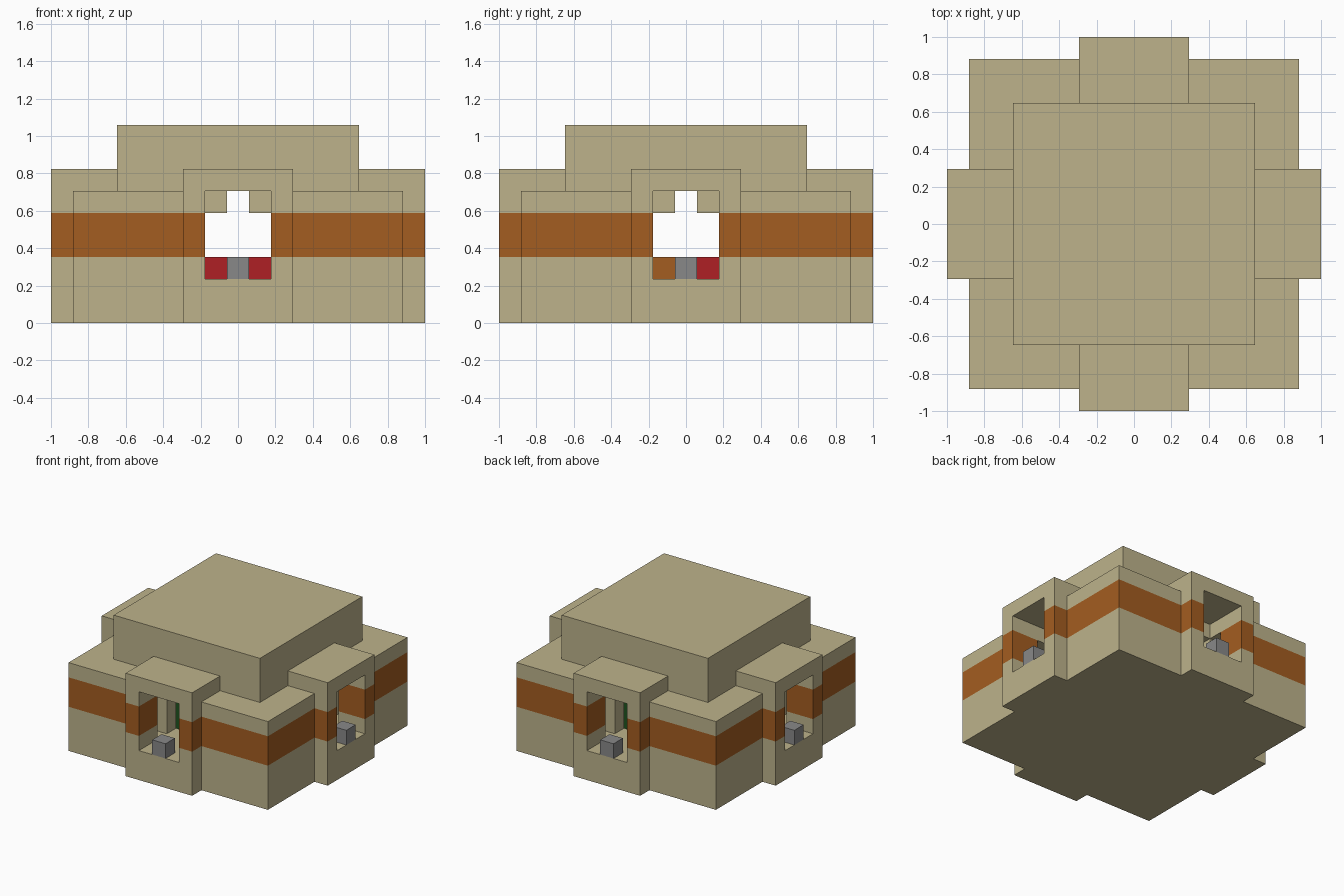
import bpy, bmesh
from mathutils import Vector

U = 2 / 17  # one building block

if "Cube" in bpy.data.objects:
    bpy.data.objects.remove(bpy.data.objects["Cube"], do_unlink=True)


def material(name, color):
    mat = bpy.data.materials.new(name)
    mat.use_nodes = True
    mat.diffuse_color = (*color, 1)
    mat.node_tree.nodes["Principled BSDF"].inputs["Base Color"].default_value = (*color, 1)
    return mat


SAND = material("sandstone", (0.51, 0.45, 0.26))
ORANGE = material("orange_clay", (0.37, 0.11, 0.015))
GREY = material("grey_stone", (0.25, 0.25, 0.25))
RED = material("red", (0.43, 0.014, 0.018))
GREEN = material("leaf_green", (0.03, 0.18, 0.03))


def box(name, center, half, z0, z1, mat):
    """Box from its plan centre, plan half sizes and height range, in blocks."""
    bm = bmesh.new()
    bmesh.ops.create_cube(bm, size=2)
    for v in bm.verts:
        v.co = Vector((center[0] + v.co.x * half[0], center[1] + v.co.y * half[1],
                       z1 if v.co.z > 0 else z0)) * U
    mesh = bpy.data.meshes.new(name)
    bm.to_mesh(mesh)
    bm.free()
    mesh.materials.append(mat)
    obj = bpy.data.objects.new(name, mesh)
    bpy.context.collection.objects.link(obj)
    return obj


def combine(target, operation, half, z0, z1):
    """Join or cut a centred box into the target, then discard the tool."""
    tool = box("tool", (0, 0), half, z0, z1, SAND)
    tool.hide_render = True
    mod = target.modifiers.new("combine", "BOOLEAN")
    mod.operation, mod.solver, mod.object = operation, "EXACT", tool
    bpy.context.view_layer.objects.active = target
    bpy.ops.object.modifier_apply(modifier=mod.name)
    bpy.data.objects.remove(tool, do_unlink=True)


def both_ways(target, operation, length, width, z0, z1):
    for half in ((length, width), (width, length)):
        combine(target, operation, half, z0, z1)


# Outer walls with four projecting porches
house = box("house_walls", (0, 0), (7.5, 7.5), 0, 6, SAND)
both_ways(house, "UNION", 8.5, 2.5, 0, 7)

# Hall behind the outer wall, and window tunnels
combine(house, "DIFFERENCE", (6.5, 6.5), 2, 5)
both_ways(house, "DIFFERENCE", 9, 1.5, 2, 6)

# Raised inner tower, its room and stepped arches
combine(house, "UNION", (5.5, 5.5), 1, 9)
combine(house, "DIFFERENCE", (4.5, 4.5), 1, 8)
both_ways(house, "DIFFERENCE", 6, 1.5, 2, 5)
both_ways(house, "DIFFERENCE", 6, 0.5, 4, 6)

# Orange band round the outer wall
house.data.materials.clear()
house.data.materials.append(SAND)
house.data.materials.append(ORANGE)
bm = bmesh.new()
bm.from_mesh(house.data)
bmesh.ops.triangulate(bm, faces=bm.faces[:])
for level in (3, 5):
    bmesh.ops.bisect_plane(bm, geom=bm.verts[:] + bm.edges[:] + bm.faces[:], dist=1e-5,
                           plane_co=(0, 0, level * U), plane_no=(0, 0, 1))
bm.normal_update()
for f in bm.faces:
    c = f.calc_center_median() / U
    in_band = 3 < c.z < 5 and abs(f.normal.z) < 0.5
    f.material_index = int(in_band and max(abs(c.x), abs(c.y)) > 6)
bmesh.ops.dissolve_limit(bm, angle_limit=0.01, verts=bm.verts[:], edges=bm.edges[:],
                         delimit={"MATERIAL"})
bm.to_mesh(house.data)
bm.free()

# Grey block on each window sill
for side, x, y in (("front", 0, -8), ("back", 0, 8), ("left", 8, 0), ("right", -8, 0)):
    box(side + "_sill_block", (x, y), (0.5, 0.5), 2, 3, GREY)

# Indoor garden: floor, corner shrubs and coloured blocks
box("garden_floor", (0, 0), (4.5, 4.5), 1, 1.05, GREEN)
for x in (-3, 3):
    for y in (-3, 3):
        box("shrub", (x, y), (0.5, 0.5), 1.05, 3, GREEN)
for x in (-1, 1):
    box("red_block", (x, 1), (0.5, 0.5), 1.05, 3, RED)
box("clay_block", (3, -1), (0.5, 0.5), 1.05, 3, ORANGE)
